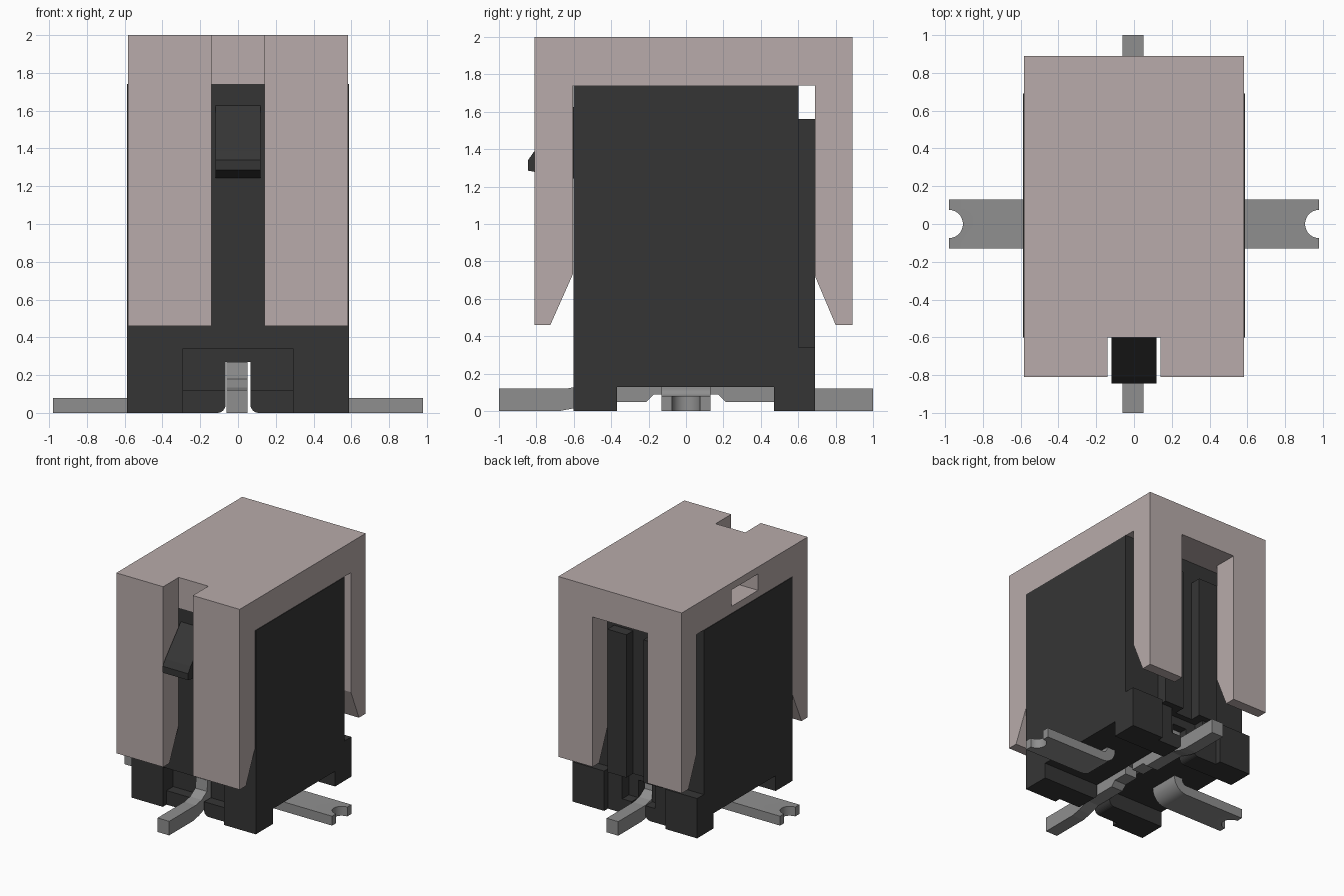
import bpy
import bmesh
from math import cos, sin, pi, radians

cube = bpy.data.objects.get("Cube")
if cube:
    bpy.data.objects.remove(cube, do_unlink=True)


def material(name, r, g, b):
    mat = bpy.data.materials.new(name)
    mat.use_nodes = True
    mat.diffuse_color = (r, g, b, 1)
    mat.node_tree.nodes["Principled BSDF"].inputs["Base Color"].default_value = (r, g, b, 1)
    return mat


PINK = material("dusty_pink_plastic", 0.48, 0.41, 0.405)
BLACK = material("black_plastic", 0.036, 0.036, 0.036)
METAL = material("grey_metal", 0.275, 0.275, 0.275)


def prism(name, points, axis, lo, hi, mat=None):
    """Extrude a 2D outline along an axis; outline uses the other two axes in order."""
    bm = bmesh.new()
    rings = []
    for d in (lo, hi):
        ring = []
        for p in points:
            co = list(p)
            co.insert("xyz".index(axis), d)
            ring.append(bm.verts.new(co))
        rings.append(ring)
        bm.faces.new(ring)
    n = len(points)
    for i in range(n):
        j = (i + 1) % n
        bm.faces.new((rings[0][i], rings[0][j], rings[1][j], rings[1][i]))
    bmesh.ops.recalc_face_normals(bm, faces=bm.faces)
    mesh = bpy.data.meshes.new(name)
    bm.to_mesh(mesh)
    bm.free()
    obj = bpy.data.objects.new(name, mesh)
    bpy.context.collection.objects.link(obj)
    if mat:
        mesh.materials.append(mat)
    return obj


def box(name, x, y, z, mat=None):
    outline = [(x[0], y[0]), (x[1], y[0]), (x[1], y[1]), (x[0], y[1])]
    return prism(name, outline, "z", z[0], z[1], mat)


def carve(obj, *cutters):
    """Subtract each cutter, bake the result and drop the cutter."""
    for cutter in cutters:
        cutter.hide_render = True
        mod = obj.modifiers.new("carve", "BOOLEAN")
        mod.operation = "DIFFERENCE"
        mod.solver = "EXACT"
        mod.object = cutter
        bpy.context.view_layer.objects.active = obj
        bpy.ops.object.modifier_apply(modifier=mod.name)
        bpy.data.objects.remove(cutter, do_unlink=True)


def arc(cx, cz, r, start, end, steps=6):
    angles = [radians(start + (end - start) * i / steps) for i in range(steps + 1)]
    return [(cx + r * cos(a), cz + r * sin(a)) for a in angles]


def smooth(obj):
    bpy.ops.object.select_all(action="DESELECT")
    obj.select_set(True)
    bpy.context.view_layer.objects.active = obj
    bpy.ops.object.shade_smooth_by_angle(angle=radians(35))


# Pickup cap: saddle profile with tapered legs, slotted front and back
saddle = [(-0.81, 2), (0.89, 2), (0.89, 0.46), (0.80, 0.46), (0.69, 0.72), (0.69, 1.74),
          (-0.605, 1.74), (-0.605, 0.73), (-0.725, 0.46), (-0.81, 0.46)]
cap = prism("cap", saddle, "x", -0.583, 0.583, PINK)
carve(cap,
      box("front_slot", (-0.14, 0.14), (-1, -0.6), (0.3, 2.2)),
      box("back_slot", (-0.26, 0.26), (0.65, 1), (0.3, 1.74)),
      box("side_pocket", (-0.8, -0.4), (-0.14, 0.22), (1.80, 1.94)))

# Housing: block with a tunnel below, a rounded pin channel and end recesses
housing = box("housing", (-0.588, 0.588), (-0.6, 0.69), (0, 1.74), BLACK)
R = 0.045
right_lip = arc(0.065 + R, 0, R, 90, 180)
channel = [(0.065 + R, -0.1)] + [(x, z + 0) for x, z in right_lip] + [(0.065, 0.27)]
channel += [(-x, z) for x, z in reversed(channel)]
channel = [(0.065 + R, -0.1)] + arc(0.065 + R, R, R, 270, 180) + [(0.065, 0.27)]
channel += [(-x, z) for x, z in reversed(channel)]
carve(housing,
      box("back_step", (-1, 1), (0.6, 1), (0.34, 2)),
      box("tunnel", (-1, 1), (-0.37, 0.47), (-0.1, 0.13)),
      prism("pin_channel", channel, "y", -1, 1),
      box("front_recess", (-0.29, 0.29), (-1, -0.55), (-0.1, 0.34)),
      box("front_pocket", (-0.29, 0.29), (-0.7, -0.46), (0.12, 0.34)),
      box("back_recess", (-0.29, 0.29), (0.64, 1), (-0.1, 0.34)),
      box("back_pocket", (-0.155, 0.155), (0.55, 1), (0.12, 0.34)))

# Latch wedge on the front
wedge = [(-0.58, 1.65), (-0.81, 1.39), (-0.845, 1.34), (-0.845, 1.285), (-0.58, 1.24)]
prism("latch", wedge, "x", -0.12, 0.12, BLACK)

# Polarising ribs on the back
for side, s in (("left", 1), ("right", -1)):
    xs = sorted((s * 0.08, s * 0.26))
    box(side + "_back_rib", xs, (0.58, 0.69), (0.34, 1.56), BLACK)

# Contact pins bending up into the channel, front and back
pin = [(-1, 0), (-0.68, 0), (-0.60, 0.015), (-0.50, 0.05), (-0.21, 0.05), (-0.17, 0.09),
       (-0.04, 0.09), (-0.04, 0.17), (-0.40, 0.17), (-0.40, 0.27), (-0.48, 0.27),
       (-0.49, 0.18), (-0.56, 0.135), (-0.64, 0.12), (-1, 0.12)]
for end, s in (("front", 1), ("back", -1)):
    prism(end + "_pin", [(s * y, z) for y, z in pin], "x", -0.06, 0.05, METAL)

# Side solder tabs with a curved bend and a round notch at the tip
tab = [(0.98, 0), (0.98, 0.08)] + arc(0.42, 0.12, 0.04, 270, 180)
tab += [(0.38, 0.3), (0.30, 0.3)] + arc(0.42, 0.12, 0.12, 180, 270)
for side, s in (("left", 1), ("right", -1)):
    obj = prism(side + "_solder_tab", [(s * x, z) for x, z in tab], "y", -0.13, 0.13, METAL)
    ring = [(s * 0.98 + 0.075 * cos(2 * pi * i / 32), 0.075 * sin(2 * pi * i / 32))
            for i in range(32)]
    carve(obj, prism("notch", ring, "z", -0.1, 0.2))
    smooth(obj)
